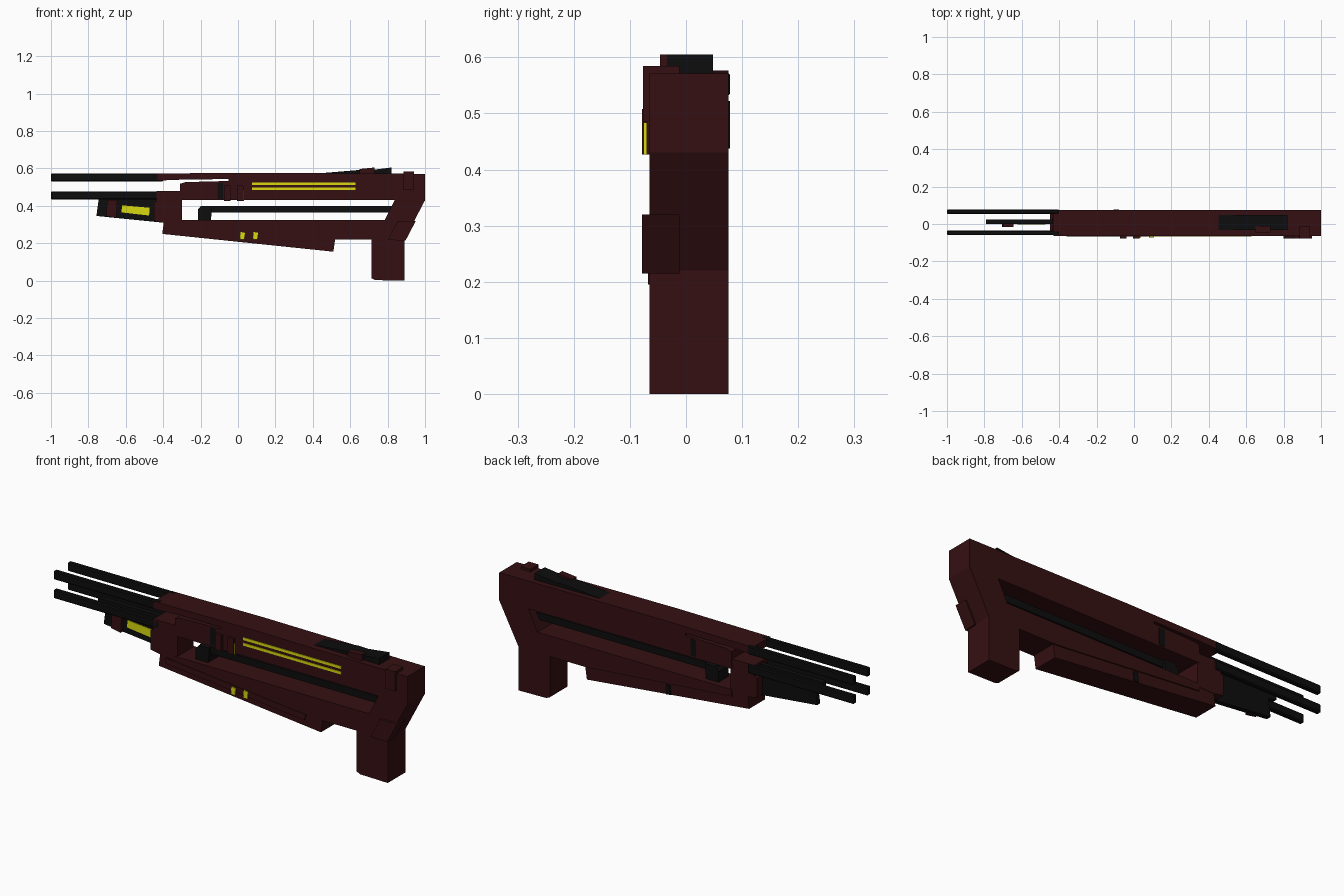
import bpy, bmesh

def material(name, rgb):
    m = bpy.data.materials.new(name)
    m.diffuse_color = (*rgb, 1)
    return m

RED = material("dark red", (0.036, 0.005, 0.006))
BLACK = material("near black", (0.004, 0.004, 0.0045))
YELLOW = material("yellow", (0.7, 0.7, 0.005))

def plate(name, pts, y0, y1, mat):
    """Extrude an x-z profile from y0 to y1."""
    bm = bmesh.new()
    face = bm.faces.new([bm.verts.new((x, y0, z)) for x, z in pts])
    ext = bmesh.ops.extrude_face_region(bm, geom=[face])
    for v in ext["geom"]:
        if isinstance(v, bmesh.types.BMVert):
            v.co.y = y1
    bmesh.ops.recalc_face_normals(bm, faces=bm.faces)
    me = bpy.data.meshes.new(name)
    bm.to_mesh(me)
    bm.free()
    me.materials.append(mat)
    ob = bpy.data.objects.new(name, me)
    bpy.context.collection.objects.link(ob)
    return ob

def box(name, x0, x1, y0, y1, z0, z1, mat):
    return plate(name, [(x0, z0), (x1, z0), (x1, z1), (x0, z1)], y0, y1, mat)

# Main frame: top strip, receiver, stock, grip and lower rail in one outline
plate("frame", [(-.43, .535), (-.43, .573), (.09, .577), (1, .571), (1, .43),
                (.89, .22), (.89, 0), (.735, .003), (.715, .012), (.715, .22), (.5, .22),
                (-.31, .29), (-.31, .325), (.785, .325), (.837, .43), (-.31, .43),
                (-.31, .518), (-.28, .527), (-.05, .533), (-.05, .543), (-.28, .541)],
      -.065, .076, RED)

# Front bracket holding the barrels
plate("front_bracket", [(-.435, .48), (-.30, .48), (-.30, .31), (-.40, .31),
                        (-.45, .32), (-.45, .42), (-.435, .425)], -.06, .072, RED)

# Four flat barrels with chamfered edges
for y in (-.0475, .0655):
    for z in (.552, .456):
        b = box("barrel", -1, -.40, y - .0125, y + .0125, z - .022, z + .022, BLACK)
        bev = b.modifiers.new("chamfer", "BEVEL")
        bev.width, bev.segments = .005, 1

# Central under-barrel unit
plate("under_barrel", [(-.79, .445), (-.79, .47), (-.40, .47), (-.40, .31),
                       (-.757, .346), (-.745, .435)], 0, .025, BLACK)
plate("under_barrel_clamp", [(-.705, .345), (-.65, .335), (-.645, .43), (-.70, .43)],
      -.016, .002, RED)
plate("under_barrel_stripe", [(-.623, .365), (-.475, .348), (-.473, .39), (-.62, .403)],
      -.004, .001, YELLOW)

# Tilted handguard with raised rib
plate("handguard", [(-.395, .325), (-.405, .25), (.51, .155), (.52, .225), (.3, .25), (-.31, .315)],
      -.06, .07, RED)
plate("handguard_rib", [(-.36, .305), (-.36, .275), (.42, .195), (.43, .225)], -.068, -.05, RED)
for x in (.01, .08):
    plate("handguard_light", [(x, .222), (x + .023, .219), (x + .027, .256), (x + .004, .26)],
          -.073, -.066, YELLOW)
plate("handguard_band", [(.035, .205), (.06, .202), (.065, .25), (.04, .252)], .066, .0745, BLACK)

# Inner rod with its front block
box("rod", -.2, .83, -.02, .03, .365, .40, BLACK)
plate("rod_block", [(-.215, .325), (-.145, .325), (-.14, .37), (-.14, .40), (-.195, .40), (-.215, .38)],
      -.035, .045, BLACK)

# Receiver details
box("receiver_slot", -.11, -.08, -.067, .078, .438, .522, BLACK)
for x in (-.075, -.005):
    box("receiver_rib", x, x + .035, -.078, -.06, .427, .508, RED)
box("rib_light", .028, .032, -.075, -.07, .427, .483, YELLOW)
for z in (.484, .512):
    box("receiver_stripe", .075, .628, -.068, -.062, z, z + .014, YELLOW)

# Rear latch and grip pad
plate("rear_latch", [(.882, .485), (.94, .485), (.94, .585), (.885, .585)], -.077, -.012, RED)
plate("grip_pad", [(.80, .217), (.896, .215), (.951, .32), (.855, .32)], -.078, -.012, RED)

# Top sight ramp
plate("sight_ramp", [(.385, .566), (.47, .577), (.65, .592), (.70, .59), (.82, .605), (.82, .566)],
      -.033, .048, BLACK)
plate("sight_knob", [(.65, .57), (.73, .57), (.73, .605), (.65, .597)], -.046, -.012, RED)
